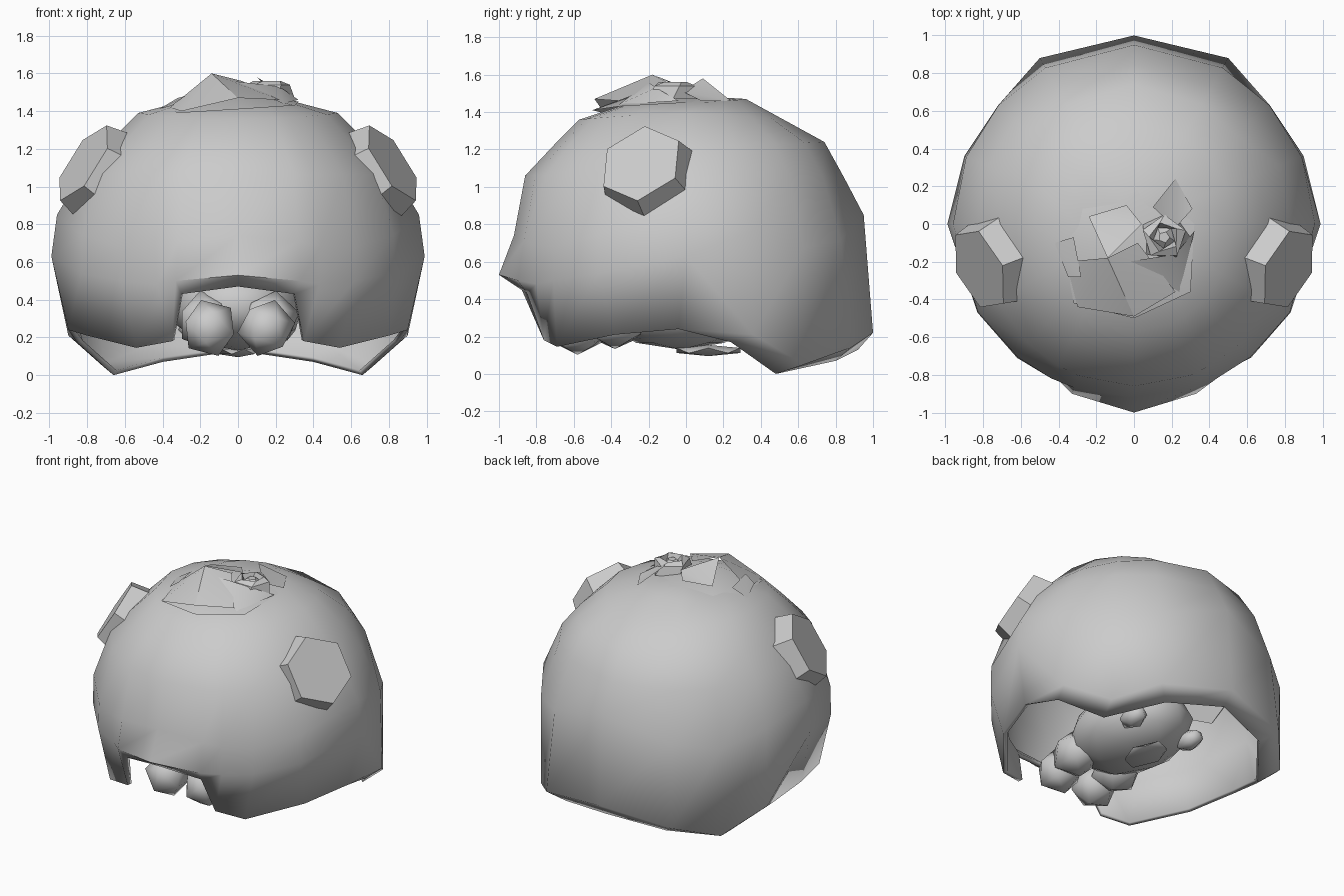
import bpy, bmesh, math
from mathutils import Vector, Matrix

if "Cube" in bpy.data.objects:
    bpy.data.objects.remove(bpy.data.objects["Cube"])

grey = bpy.data.materials.new("stone grey")
grey.diffuse_color = (0.6, 0.6, 0.6, 1)
grey.use_nodes = True
grey.node_tree.nodes["Principled BSDF"].inputs["Base Color"].default_value = grey.diffuse_color


def finish(name, bm, smooth=None, thickness=0):
    me = bpy.data.meshes.new(name)
    bm.to_mesh(me)
    bm.free()
    ob = bpy.data.objects.new(name, me)
    bpy.context.collection.objects.link(ob)
    me.materials.append(grey)
    if thickness:
        m = ob.modifiers.new("thickness", 'SOLIDIFY')
        m.thickness = thickness
        m.offset = -1
    if smooth:
        bpy.ops.object.select_all(action='DESELECT')
        ob.select_set(True)
        bpy.context.view_layer.objects.active = ob
        bpy.ops.object.shade_smooth_by_angle(angle=math.radians(smooth))
    return ob


# Domed shell: wavy lower rim and belt on one half, front to back
half = [  # rim xyz, belt xyz
    ((0, -.91, .47), (0, -1, .53)),
    ((.30, -.85, .43), (.33, -.90, .50)),
    ((.35, -.76, .18), (.43, -.80, .48)),
    ((.54, -.69, .145), (.62, -.71, .50)),
    ((.80, -.38, .21), (.83, -.47, .54)),
    ((.90, -.04, .24), (.99, 0, .63)),
    ((.85, .24, .17), (.90, .36, .21)),
    ((.66, .48, 0), (.72, .63, .05)),
    ((.40, .80, .07), (.50, .88, .14)),
    ((0, .92, .13), (0, 1, .22)),
]
# dome levels: (radius, height) at front, side and back
levels = [
    ((.92, .74), (.96, .85), (.95, .85)),
    ((.86, 1.06), (.83, 1.07), (.845, 1.05)),
    ((.70, 1.23), (.70, 1.22), (.74, 1.24)),
    ((.57, 1.36), (.53, 1.39), (.53, 1.355)),
    ((.30, 1.45), (.30, 1.45), (.32, 1.47)),
]


def meridian(rim, belt):
    pts = [Vector(rim), Vector(belt)]
    d = Vector((belt[0], belt[1], 0)).normalized()
    wf, wb = max(-d.y, 0) ** 2, max(d.y, 0) ** 2
    ws = 1 - wf - wb
    corner = (2 * d.x * d.y) ** 2  # the widest line dips at the diagonals
    for k, (f, s, b) in enumerate(levels):
        r, z = (wf * f[i] + ws * s[i] + wb * b[i] for i in (0, 1))
        if k == 0:
            z -= corner * (.18 if d.y > 0 else .11)
        pts.append(Vector((d.x * r, d.y * r, z)))
    return pts


columns = [meridian(r, b) for r, b in half]
columns += [[Vector((-p.x, p.y, p.z)) for p in c] for c in columns[-2:0:-1]]
bm = bmesh.new()
cols = [[bm.verts.new(p) for p in c] for c in columns]
apex = bm.verts.new((0, 0, 1.49))
for i, a in enumerate(cols):
    b = cols[(i + 1) % len(cols)]
    for k in range(len(a) - 1):
        bm.faces.new((a[k], b[k], b[k + 1], a[k + 1]))
    bm.faces.new((a[-1], b[-1], apex))
finish("shell", bm, 60, 0.03)

# Tapered hexagonal studs on both sides
for side, label in ((1, "right"), (-1, "left")):
    n = Vector((.79, -.33, .52)).normalized()
    u = Vector((-.125, .02, .20))
    u = (u - n * u.dot(n)).normalized()
    v = n.cross(u)
    centre = Vector((.82, -.24, 1.125))
    bm = bmesh.new()
    rings = []
    for depth, radius in ((0, .235), (-.15, .27)):
        ring = []
        for k in range(6):
            a = k * math.pi / 3
            p = centre + n * depth + (u * math.cos(a) + v * math.sin(a)) * radius
            ring.append(bm.verts.new((p.x * side, p.y, p.z)))
        rings.append(ring)
    bm.faces.new(rings[0])
    bm.faces.new(rings[1][::-1])
    for k in range(6):
        j = (k + 1) % 6
        bm.faces.new((rings[0][k], rings[1][k], rings[1][j], rings[0][j]))
    bmesh.ops.recalc_face_normals(bm, faces=bm.faces)
    finish("hex_stud_" + label, bm)

# Raised sheet under the broken crown
rim = [(-.38, -.10, 1.42), (-.32, -.42, 1.39), (0, -.50, 1.41), (.30, -.36, 1.43),
       (.32, 0, 1.45), (.05, .28, 1.46), (-.30, .12, 1.44)]
bm = bmesh.new()
ring = [bm.verts.new(p) for p in rim]
mid = bm.verts.new((-.10, -.16, 1.54))
for i, a in enumerate(ring):
    bm.faces.new((a, ring[(i + 1) % len(ring)], mid))
finish("crown_base", bm, 40)

# Broken plates around the crown
plates = [
    [(-.42, -.10, 1.41), (-.32, -.07, 1.47), (-.28, -.28, 1.48), (-.35, -.28, 1.43)],
    [(-.14, -.18, 1.60), (.02, -.10, 1.56), (.22, -.36, 1.46), (0, -.49, 1.47)],
    [(-.14, -.18, 1.60), (0, -.49, 1.47), (-.30, -.44, 1.40), (-.36, -.20, 1.42)],
    [(.22, .24, 1.46), (.31, .08, 1.46), (.22, -.02, 1.51), (.10, .09, 1.58)],
    [(-.24, .04, 1.50), (-.04, .10, 1.51), (.04, 0, 1.53), (-.14, -.18, 1.60)],
    [(.24, -.36, 1.44), (.32, -.04, 1.46), (.22, -.16, 1.53), (-.03, -.20, 1.56)],
]
for i, quad in enumerate(plates):
    bm = bmesh.new()
    q = [bm.verts.new(p) for p in quad]
    for tri in ((0, 1, 2), (0, 2, 3)):
        bm.faces.new([q[t] for t in tri])
    for f in bm.faces:
        f.normal_update()
        if f.normal.z < 0:
            f.normal_flip()
    finish("crown_plate_%d" % (i + 1), bm, 60)

# Twisted curl in the crown
bm = bmesh.new()
rings = []
for k, (r, z) in enumerate([(.14, 1.47), (.12, 1.54), (.08, 1.56), (.06, 1.52), (.03, 1.55)]):
    rings.append([bm.verts.new((.16 + r * math.cos(a), -.07 + r * math.sin(a), z))
                  for a in (j * math.tau / 5 + k * .3 for j in range(5))])
for a, b in zip(rings, rings[1:]):
    for j in range(5):
        bm.faces.new((a[j], a[(j + 1) % 5], b[(j + 1) % 5], b[j]))
bm.faces.new(rings[-1])
finish("crown_curl", bm)


# Creature sheltering underneath
def lump(name, pos, size, tilt=0, detail=1):
    bm = bmesh.new()
    bmesh.ops.create_icosphere(bm, subdivisions=detail, radius=1)
    bm.transform(Matrix.Translation(pos) @ Matrix.Rotation(tilt, 4, 'Y')
                 @ Matrix.Diagonal((*size, 1)))
    finish(name, bm, 50)


lump("body", (0, -.03, .37), (.36, .47, .24), 0, 2)
lump("belly_plate", (0, .12, .125), (.12, .20, .03))
for s, label in ((1, "right"), (-1, "left")):
    lump("claw_" + label, (.15 * s, -.58, .25), (.155, .16, .155), .3 * s)
    lump("front_leg_" + label, (.17 * s, -.38, .29), (.16, .20, .16), .2 * s)
    lump("rear_leg_" + label, (.24 * s, .28, .25), (.08, .12, .07), -.3 * s)
